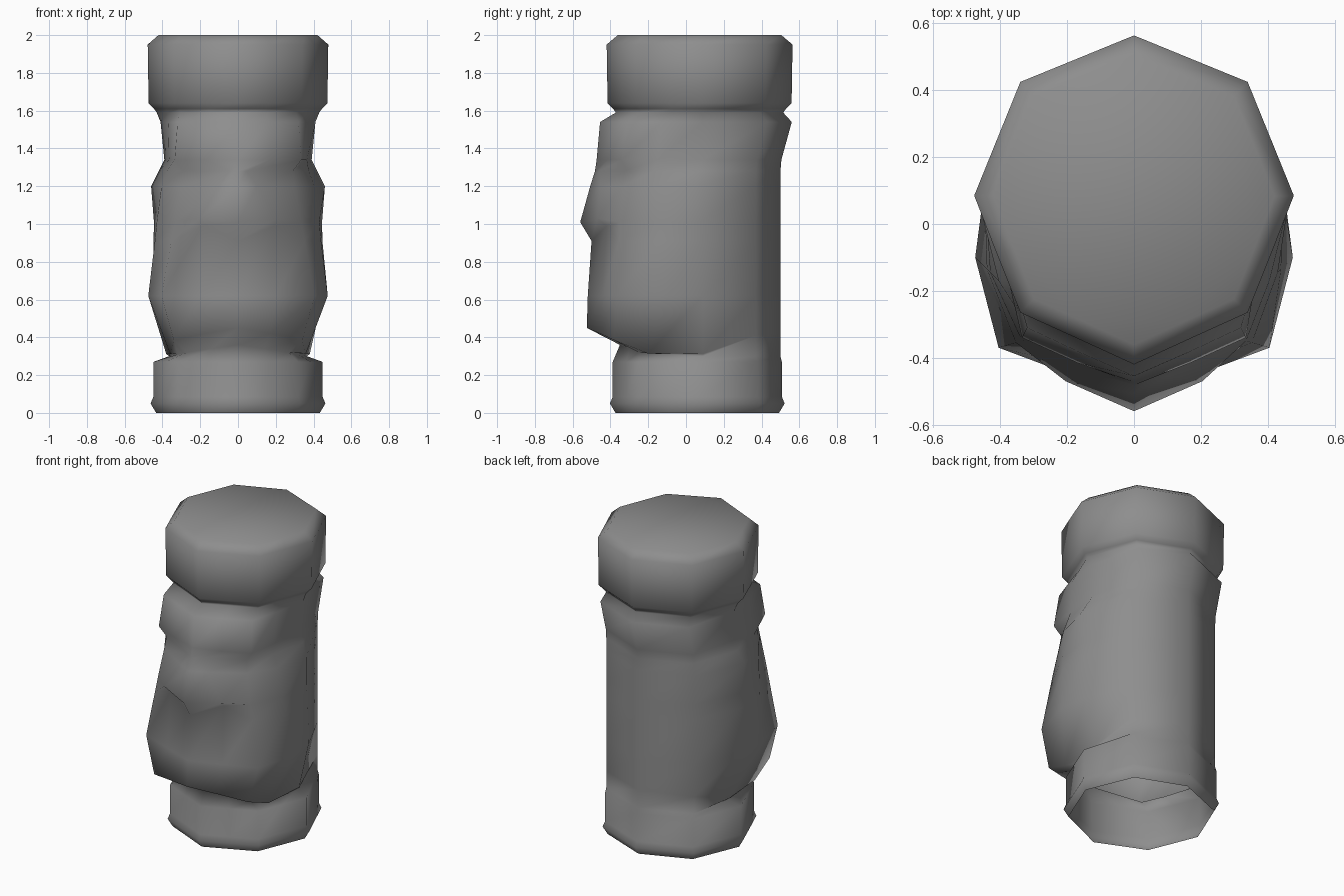
import bpy, bmesh

cube = bpy.data.objects.get("Cube")
if cube:
    bpy.data.objects.remove(cube, do_unlink=True)

stone = bpy.data.materials.new("grey stone")
stone.use_nodes = True
GREY = (0.27, 0.27, 0.27, 1)
stone.diffuse_color = GREY
stone.node_tree.nodes["Principled BSDF"].inputs["Base Color"].default_value = GREY


def octagon(z, r, cy, wide=1):
    """Half ring from front to back, with extra points on the front edges."""
    half = [(0, -.49), (.17, -.412), (.34, -.335), (.41, -.16),
            (.478, .015), (.34, .355), (0, .494)]
    return [(x * r * wide, cy + y * r, z) for x, y in half]


def face_ring(z, front, wing, corner, cheek, side, back=.5, lift=0):
    """Half ring with a shaped face and a plain octagonal back."""
    return [(0, front, z), (*wing, z + lift), (*corner, z), (*cheek, z), (*side, z),
            (.318, back - .13, z), (0, back, z)]


def loft(name, halves):
    """Skin mirrored half rings, open below and capped above."""
    bm = bmesh.new()
    loops = []
    for half in halves:
        full = half + [(-x, y, z) for x, y, z in half[-2:0:-1]]
        loops.append([bm.verts.new(p) for p in full])
    for low, high in zip(loops, loops[1:]):
        n = len(low)
        for i in range(n):
            j = (i + 1) % n
            bm.faces.new((low[i], low[j], high[j], high[i]))
    bm.faces.new(loops[-1])
    mesh = bpy.data.meshes.new(name)
    bm.to_mesh(mesh)
    bm.free()
    mesh.materials.append(stone)
    mesh.shade_smooth()
    obj = bpy.data.objects.new(name, mesh)
    bpy.context.collection.objects.link(obj)


# plinth
column = [octagon(z, r, .058, 1.03) for z, r in ((0, .88), (.05, .94), (.085, .91), (.27, .91))]
# neck groove under the jaw
column.append([(0, -.35, .36), (.14, -.3, .34), (.27, -.25, .32), (.32, -.1, .31),
               (.365, .09, .3), (.318, .37, .3), (0, .5, .3)])
# jaw line
column.append([(0, -.525, .45), (.17, -.455, .42), (.34, -.38, .385), (.36, -.2, .315),
               (.38, .09, .312), (.318, .37, .41), (0, .5, .42)])
column += [
    # cheeks
    face_ring(.62, -.52, (.2, -.447), (.405, -.37), (.475, -.1), (.45, .09)),
    # nose: underside, tip with wings, bridge
    face_ring(.91, -.5, (.19, -.42), (.353, -.355), (.44, -.135), (.447, .08), lift=.08),
    face_ring(1.01, -.56, (.205, -.47), (.335, -.35), (.43, -.145), (.445, .07), lift=.02),
    face_ring(1.2, -.507, (.1, -.455), (.3, -.335), (.405, -.17), (.46, .05)),
    # eye hollow and brow
    face_ring(1.28, -.482, (.045, -.46), (.29, -.325), (.375, -.17), (.42, .07)),
    face_ring(1.34, -.473, (.17, -.415), (.335, -.34), (.365, -.15), (.39, .09), .505),
    face_ring(1.54, -.455, (.16, -.385), (.32, -.31), (.37, -.13), (.41, .09), .56),
]
# flat cap
column += [octagon(z, r, .07) for z, r in
           ((1.59, .9), (1.61, .93), (1.64, .99), (1.95, 1), (2, .88))]
loft("carved_column", column)
